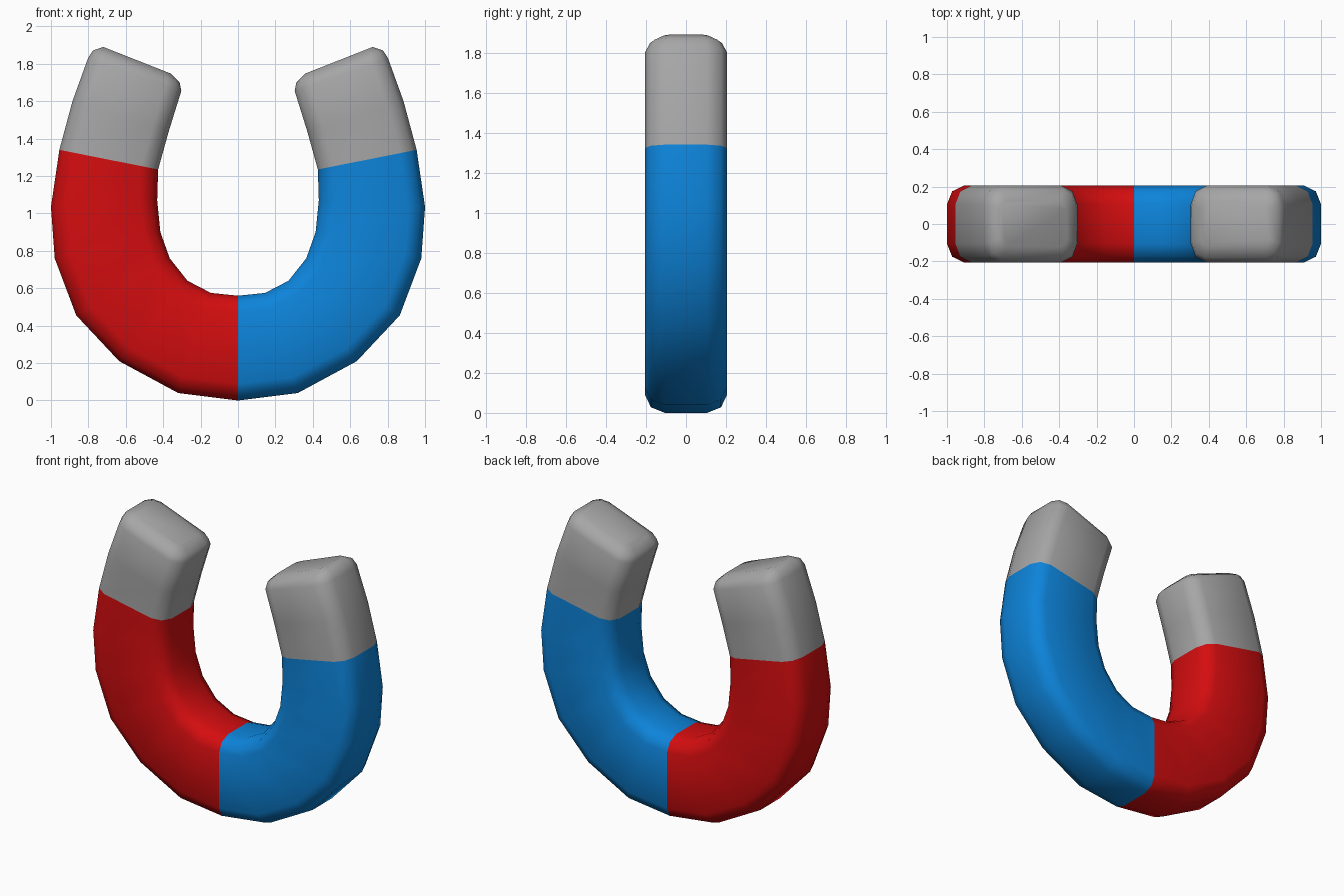
import bpy, bmesh
from mathutils import Vector

if "Cube" in bpy.data.objects:
    bpy.data.objects.remove(bpy.data.objects["Cube"])


def material(name, rgb):
    m = bpy.data.materials.new(name)
    m.diffuse_color = (*rgb, 1)
    m.use_nodes = True
    m.node_tree.nodes["Principled BSDF"].inputs["Base Color"].default_value = m.diffuse_color
    return m


# Stations of the right arm: outer x, outer z, inner x, inner z, half depth, corner scale
ARM = [
    (0.00, 0.00, 0.00, 0.56), (0.32, 0.04, 0.145, 0.575),
    (0.635, 0.21, 0.27, 0.64), (0.865, 0.455, 0.365, 0.76),
    (0.98, 0.76, 0.415, 0.90), (1.00, 1.035, 0.432, 1.07),
    (0.955, 1.34, 0.427, 1.235), (0.885, 1.60, 0.37, 1.44),
]
TIP = [
    (0.802, 1.83, 0.303, 1.655, 0.205, 1.0),
    (0.775, 1.872, 0.312, 1.70, 0.18, 0.8),
    (0.72, 1.89, 0.36, 1.748, 0.12, 0.4),
]
HALF = [s + (0.205, 1.0) for s in ARM] + TIP
STATIONS = [(-a, b, -c, d, h, k) for a, b, c, d, h, k in HALF[:0:-1]] + HALF
TIP_START = 1.28   # height above which the metal tips begin
# Rounded corner: (inset along thickness, inset along depth)
CORNER = [(0.0, 0.10), (0.028, 0.03), (0.09, 0.0)]


def ring(bm, s):
    """Rounded rectangle spanning the outer and inner points of one station."""
    outer, inner = Vector((s[0], 0, s[1])), Vector((s[2], 0, s[3]))
    half, k = s[4], s[5]
    d = (inner - outer).normalized()
    quarter = [(a * k, half - b * k) for a, b in CORNER]
    pts = [outer + d * a + Vector((0, y, 0)) for a, y in quarter]
    pts += [inner - d * a + Vector((0, y, 0)) for a, y in reversed(quarter)]
    pts += [Vector((p.x, -p.y, p.z)) for p in reversed(pts)]
    return [bm.verts.new(p) for p in pts]


# Horseshoe body: loft the rings and close both ends
bm = bmesh.new()
rings = [ring(bm, s) for s in STATIONS]
for r0, r1 in zip(rings, rings[1:]):
    n = len(r0)
    for i in range(n):
        j = (i + 1) % n
        bm.faces.new((r0[i], r0[j], r1[j], r1[i]))
bm.faces.new(rings[0])
bm.faces.new(rings[-1])
bmesh.ops.recalc_face_normals(bm, faces=bm.faces)

# Colours: grey tips beyond the tip line, red left arm, blue right arm
first_tip = len(ARM) - 2
tip_verts = set()
for r in rings[:len(TIP) + 2] + rings[-len(TIP) - 2:]:
    tip_verts.update(r)
for f in bm.faces:
    f.smooth = True
    if all(v in tip_verts for v in f.verts):
        f.material_index = 2
    else:
        f.material_index = 0 if f.calc_center_median().x < 0 else 1

mesh = bpy.data.meshes.new("horseshoe_magnet")
bm.to_mesh(mesh)
bm.free()
for m in (material("red paint", (0.66, 0.004, 0.005)),
          material("blue paint", (0.004, 0.23, 0.70)),
          material("grey metal", (0.38, 0.38, 0.38))):
    mesh.materials.append(m)
obj = bpy.data.objects.new("horseshoe_magnet", mesh)
bpy.context.collection.objects.link(obj)
